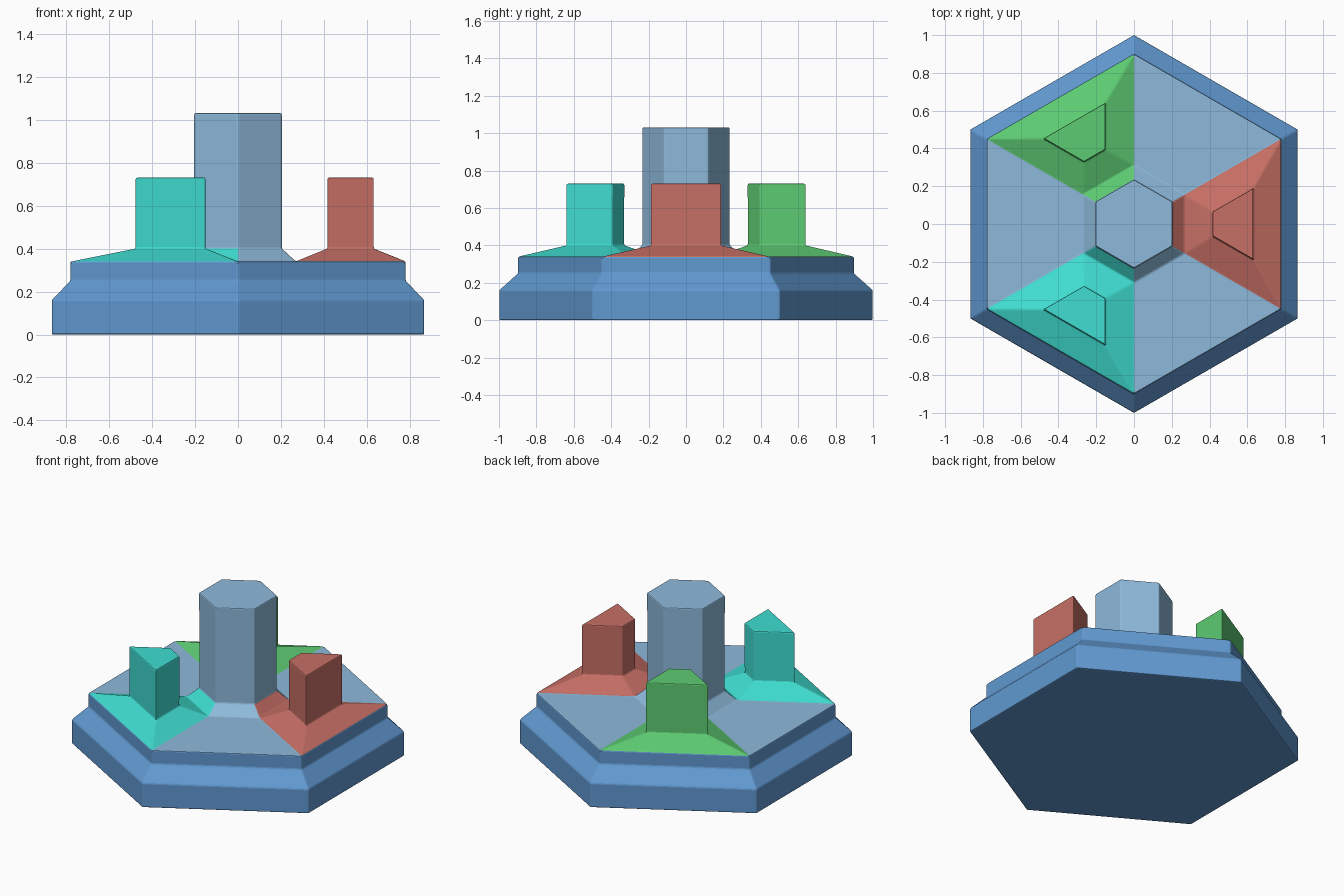
import bpy, bmesh
from math import cos, sin, radians
from mathutils import Vector

if "Cube" in bpy.data.objects:
    bpy.data.objects.remove(bpy.data.objects["Cube"])

COLORS = {
    "base_blue": (0.12, 0.32, 0.64, 1),
    "light_blue": (0.27, 0.49, 0.71, 1),
    "red": (0.57, 0.16, 0.13, 1),
    "green": (0.11, 0.60, 0.17, 1),
    "cyan": (0.05, 0.73, 0.64, 1),
}
BASE, LIGHT = 0, 1
SECTOR_COLOR = {0: 2, 2: 3, 4: 4}   # sector index -> material slot

bm = bmesh.new()


def ring(r, z):
    """Hexagon with a point on +y; side k faces the angle 60 * k."""
    return [bm.verts.new((r * cos(radians(60 * k - 30)), r * sin(radians(60 * k - 30)), z))
            for k in range(6)]


def bridge(lower, upper, slot):
    n = len(lower)
    faces = []
    for k in range(n):
        f = bm.faces.new((lower[k], lower[(k + 1) % n], upper[(k + 1) % n], upper[k]))
        f.material_index = slot
        faces.append(f)
    return faces


# Stepped hexagonal base
base_rings = [ring(r, z) for r, z in ((1.0, 0), (1.0, 0.16), (0.9, 0.25), (0.9, 0.34))]
bm.faces.new(base_rings[0][::-1]).material_index = BASE
for a, b in zip(base_rings, base_rings[1:]):
    bridge(a, b, BASE)

# Deck of six sectors, sloped collar and central column
inner, neck, top = ring(0.31, 0.34), ring(0.235, 0.40), ring(0.235, 1.03)
deck = bridge(base_rings[-1], inner, LIGHT)
collar = bridge(inner, neck, LIGHT)
bridge(neck, top, LIGHT)
bm.faces.new(top).material_index = LIGHT

# Three coloured towers growing out of alternate sectors
for k, slot in SECTOR_COLOR.items():
    collar[k].material_index = slot
    outline = list(deck[k].verts)
    bm.faces.remove(deck[k])
    centre = sum((v.co for v in outline), Vector()) / 4
    foot, cap = ([bm.verts.new(((centre + (v.co - centre) * 0.42).xy.to_3d()) + Vector((0, 0, z)))
                  for v in outline] for z in (0.40, 0.73))
    bridge(outline, foot, slot)
    bridge(foot, cap, slot)
    bm.faces.new(cap).material_index = slot

bmesh.ops.recalc_face_normals(bm, faces=bm.faces)
mesh = bpy.data.meshes.new("hexagonal_base_with_towers")
bm.to_mesh(mesh)
bm.free()
for name, color in COLORS.items():
    mat = bpy.data.materials.new(name)
    mat.diffuse_color = color
    mat.use_nodes = True
    mat.node_tree.nodes["Principled BSDF"].inputs["Base Color"].default_value = mat.diffuse_color
    mesh.materials.append(mat)
obj = bpy.data.objects.new("hexagonal_base_with_towers", mesh)
bpy.context.collection.objects.link(obj)

# Slightly softened edges
bevel = obj.modifiers.new("soft_edges", "BEVEL")
bevel.width = 0.007
bevel.segments = 2
bevel.limit_method = "ANGLE"
bevel.angle_limit = radians(15)
